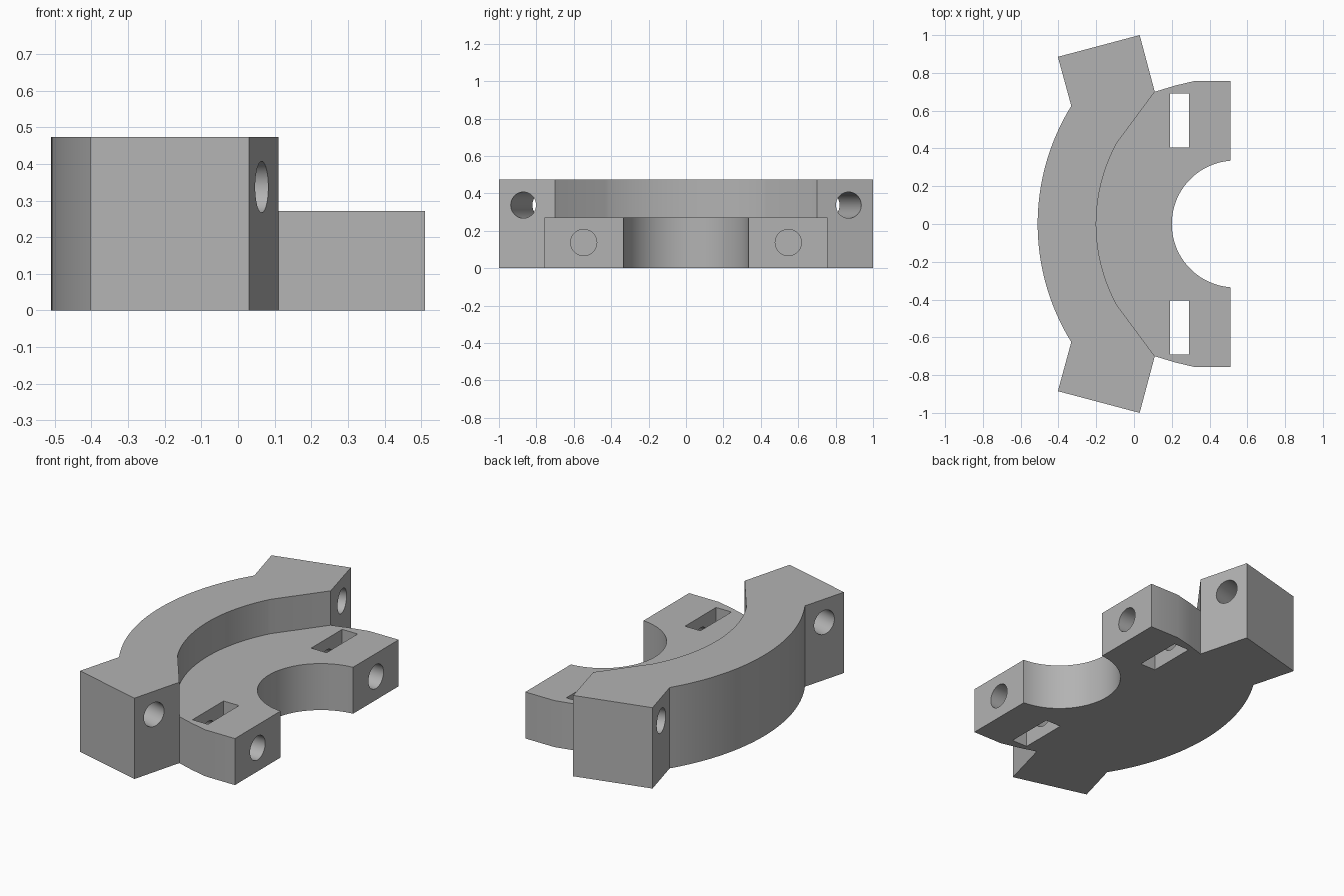
import bpy, bmesh, math
from mathutils import Vector, Matrix

cube = bpy.data.objects.get("Cube")
if cube:
    bpy.data.objects.remove(cube, do_unlink=True)

HEIGHT, STEP = 0.473, 0.272
EAR_ANGLE = math.radians(15)

grey = bpy.data.materials.new("plain grey")
grey.use_nodes = True
grey.diffuse_color = (0.45, 0.45, 0.45, 1)
grey.node_tree.nodes["Principled BSDF"].inputs["Base Color"].default_value = (0.45, 0.45, 0.45, 1)


def finish(name, bm):
    bmesh.ops.recalc_face_normals(bm, faces=bm.faces)
    mesh = bpy.data.meshes.new(name)
    bm.to_mesh(mesh)
    bm.free()
    mesh.materials.append(grey)
    obj = bpy.data.objects.new(name, mesh)
    bpy.context.collection.objects.link(obj)
    return obj


def prism(name, outline, bottom, top):
    bm = bmesh.new()
    face = bm.faces.new([bm.verts.new((x, y, bottom)) for x, y in outline])
    made = bmesh.ops.extrude_face_region(bm, geom=[face])["geom"]
    bmesh.ops.translate(bm, vec=(0, 0, top - bottom),
                        verts=[v for v in made if isinstance(v, bmesh.types.BMVert)])
    return finish(name, bm)


def rod(name, start, end, radius):
    start, end = Vector(start), Vector(end)
    axis = end - start
    bm = bmesh.new()
    turn = axis.to_track_quat("Z", "Y").to_matrix().to_4x4()
    bmesh.ops.create_cone(bm, cap_ends=True, segments=48, radius1=radius, radius2=radius,
                          depth=axis.length,
                          matrix=Matrix.Translation((start + end) / 2) @ turn)
    return finish(name, bm)


def half_arc(vertex_x, end, steps):
    """Points from the arc's middle on the x axis up to its end point."""
    sag = end[0] - vertex_x
    radius = (sag ** 2 + end[1] ** 2) / (2 * sag)
    sweep = math.asin(min(1, end[1] / radius))
    return [(vertex_x + radius * (1 - math.cos(sweep * i / steps)),
             radius * math.sin(sweep * i / steps)) for i in range(steps + 1)]


def mirrored(half):
    """Close a half outline that starts and ends on the x axis."""
    return half + [(x, -y) for x, y in reversed(half) if y > 1e-6]


def cut(target, cutter):
    mod = target.modifiers.new("cut", "BOOLEAN")
    mod.operation = "DIFFERENCE"
    mod.solver = "EXACT"
    mod.object = cutter
    bpy.context.view_layer.objects.active = target
    bpy.ops.object.modifier_apply(modifier=mod.name)
    bpy.data.objects.remove(cutter, do_unlink=True)


# Whole plan: curved back, angled ear, flange and round bore
corner = (0.11, 0.70)
plan = half_arc(-0.51, (-0.332, 0.625), 32)
plan += [(-0.403, 0.885), (0.03, 1.0), corner, (0.215, 0.732), (0.32, 0.757), (0.51, 0.757)]
plan += reversed(half_arc(0.2, (0.51, 0.335), 32))
bracket = prism("clamp_bracket", mirrored(plan), 0, HEIGHT)

# Lower step in front of the raised curved wall
step = half_arc(-0.2, (-0.09, 0.43), 24) + [corner, (0.16, 0.85), (0.7, 0.85), (0.7, 0)]
cut(bracket, prism("step_cutter", mirrored(step), STEP, HEIGHT + 0.2))

for side in (1, -1):
    # Nut slot through the flange
    slot = [(x, side * y) for x, y in ((0.19, 0.405), (0.29, 0.405), (0.29, 0.692), (0.19, 0.692))]
    cut(bracket, prism("slot_cutter", slot, -0.1, STEP + 0.1))
    # Blind bolt hole running past the slot
    cut(bracket, rod("bolt_cutter", (0.05, side * 0.547, 0.137), (0.7, side * 0.547, 0.137), 0.07))
    # Through hole square to the ear
    mid = Vector((-0.15, side * 0.812, 0.337))
    reach = Vector((math.cos(EAR_ANGLE), side * math.sin(EAR_ANGLE), 0)) * 0.4
    cut(bracket, rod("ear_hole_cutter", mid - reach, mid + reach, 0.07))

bpy.ops.object.select_all(action="DESELECT")
bracket.select_set(True)
bpy.context.view_layer.objects.active = bracket
bpy.ops.object.shade_smooth_by_angle(angle=math.radians(20))
